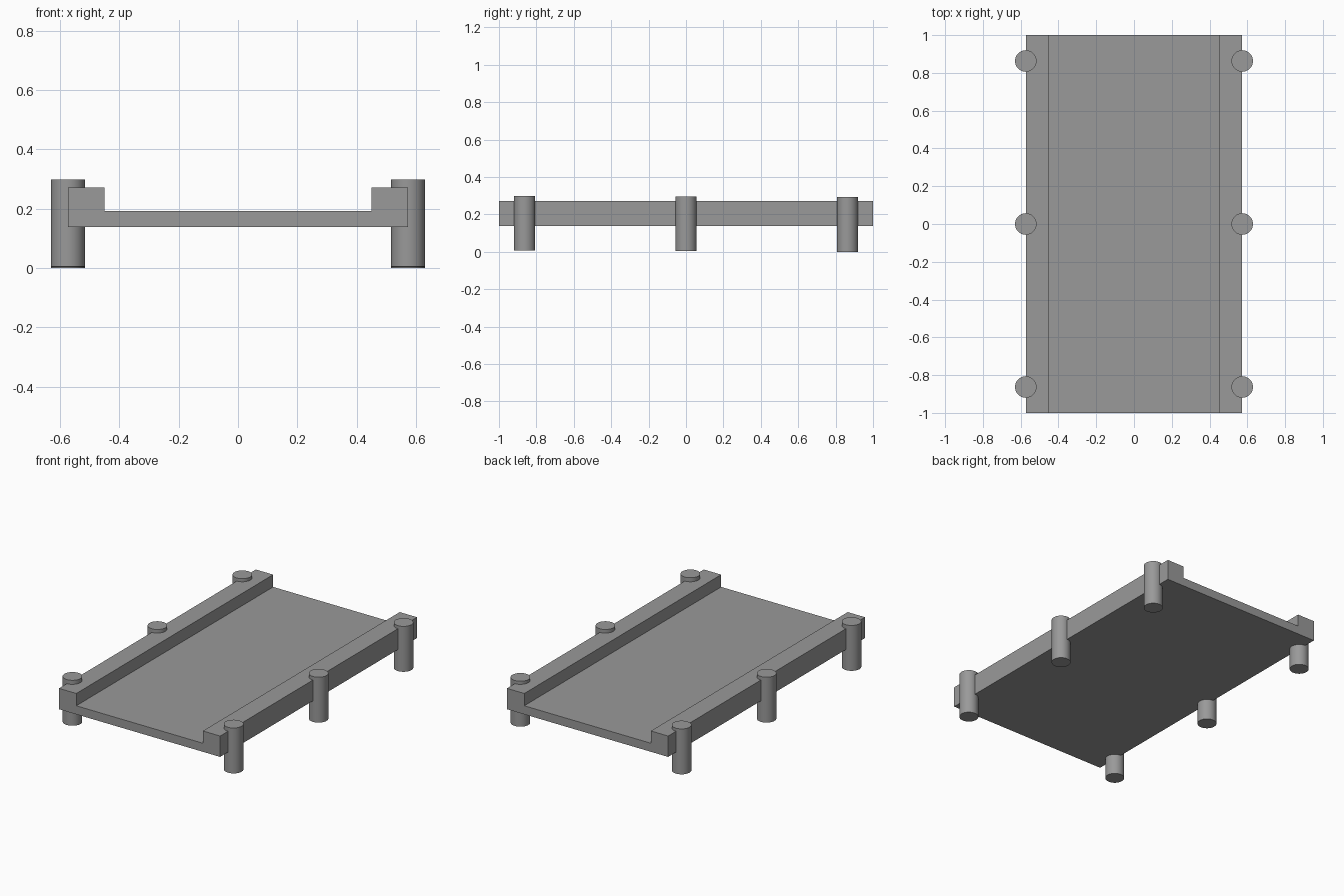
import bpy, bmesh

cube = bpy.data.objects.get("Cube")
if cube:
    bpy.data.objects.remove(cube, do_unlink=True)

# Single grey material
grey = bpy.data.materials.new("plain grey")
grey.use_nodes = True
color = (0.32, 0.32, 0.32, 1)
grey.diffuse_color = color
grey.node_tree.nodes["Principled BSDF"].inputs["Base Color"].default_value = color


def add_object(name, bm):
    bmesh.ops.recalc_face_normals(bm, faces=bm.faces)
    mesh = bpy.data.meshes.new(name)
    bm.to_mesh(mesh)
    bm.free()
    mesh.materials.append(grey)
    obj = bpy.data.objects.new(name, mesh)
    bpy.context.collection.objects.link(obj)
    return obj


# Deck with raised side rails: channel profile extruded front to back
half_width, rail_inner = 0.573, 0.45
bottom, floor, rail_top = 0.138, 0.193, 0.272
half = [(half_width, bottom), (half_width, rail_top), (rail_inner, rail_top), (rail_inner, floor)]
profile = half + [(-x, z) for x, z in reversed(half)]
bm = bmesh.new()
face = bm.faces.new([bm.verts.new((x, -1, z)) for x, z in profile])
extruded = bmesh.ops.extrude_face_region(bm, geom=[face])["geom"]
bmesh.ops.translate(bm, vec=(0, 2, 0), verts=[v for v in extruded if isinstance(v, bmesh.types.BMVert)])
add_object("deck_with_side_rails", bm)

# Round posts straddling the outer edges; heights step very slightly along the deck
rows = [("front", -0.863, 0.006), ("middle", 0, 0.003), ("back", 0.863, 0)]
for side, sign in (("left", 1), ("right", -1)):
    for row, y, base in rows:
        bm = bmesh.new()
        bmesh.ops.create_cone(bm, cap_ends=True, segments=48, radius1=0.057, radius2=0.057, depth=0.292)
        bmesh.ops.translate(bm, vec=(sign * 0.573, y, base + 0.146), verts=bm.verts)
        post = add_object(f"{row}_{side}_post", bm)
        bpy.ops.object.select_all(action="DESELECT")
        post.select_set(True)
        bpy.context.view_layer.objects.active = post
        bpy.ops.object.shade_smooth_by_angle()
